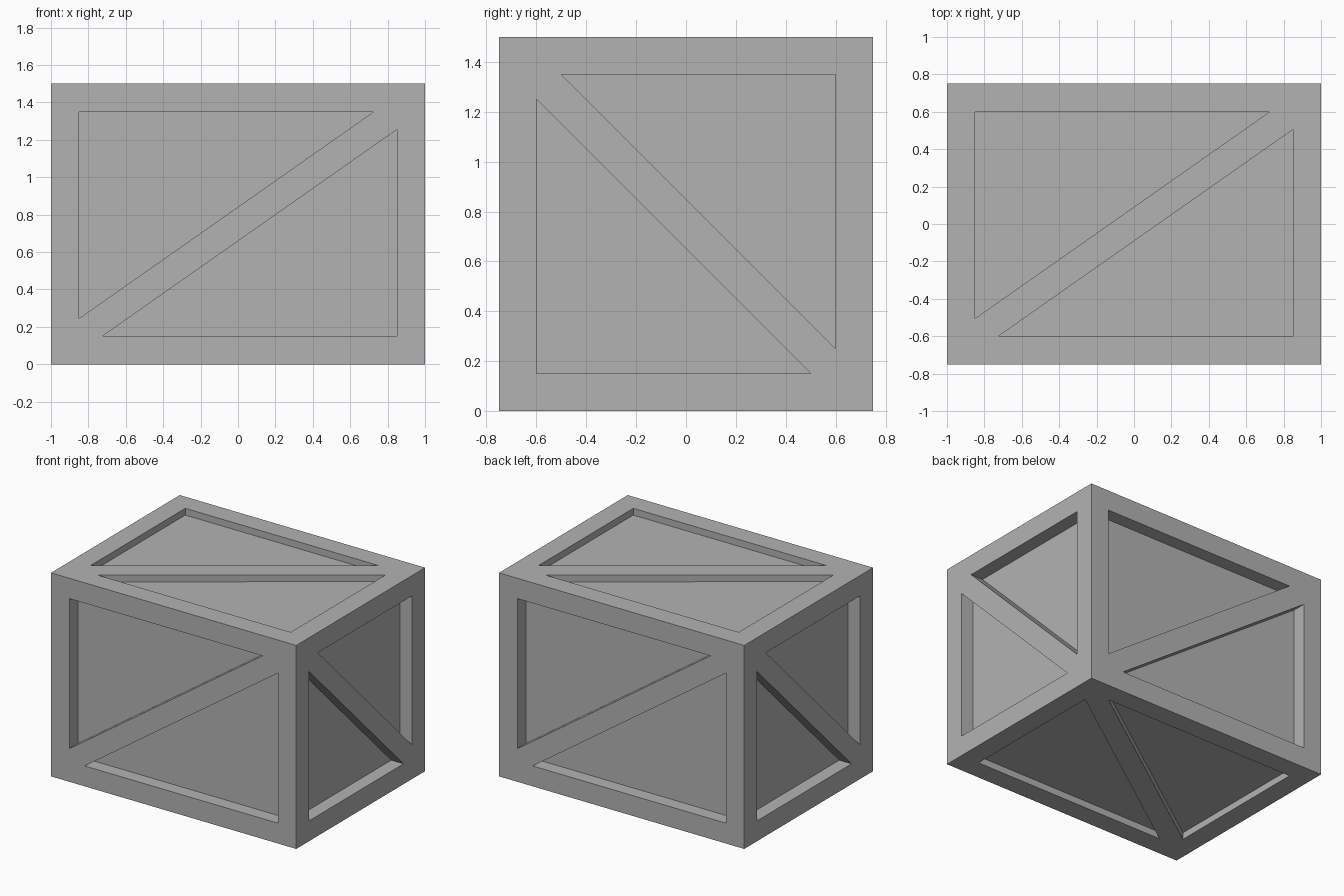
import bpy
import bmesh
from mathutils import Vector

default = bpy.data.objects.get("Cube")
if default:
    bpy.data.objects.remove(default, do_unlink=True)

SIZE = Vector((2.0, 1.5, 1.5))
CENTRE = Vector((0, 0, SIZE.z / 2))
FRAME = 0.15          # width of the frame bars
SIDE_DEPTH = 0.1      # panel recess on the four walls
LID_DEPTH = 0.05      # panel recess on the top and bottom

grey = bpy.data.materials.new("crate_grey")
grey.use_nodes = True
colour = (0.45, 0.45, 0.45, 1)
grey.diffuse_color = colour
grey.node_tree.nodes["Principled BSDF"].inputs["Base Color"].default_value = colour


def add_object(name, bm):
    bmesh.ops.recalc_face_normals(bm, faces=bm.faces[:])
    mesh = bpy.data.meshes.new(name)
    bm.to_mesh(mesh)
    bm.free()
    mesh.materials.append(grey)
    obj = bpy.data.objects.new(name, mesh)
    bpy.context.collection.objects.link(obj)
    return obj


def recess(normal):
    return LID_DEPTH if abs(normal.z) > 0.5 else SIDE_DEPTH


# Crate body: a box whose six faces are framed and sunk in
bm = bmesh.new()
bmesh.ops.create_cube(bm, size=1)
for v in bm.verts:
    v.co = Vector(a * b for a, b in zip(v.co, SIZE)) + CENTRE
bm.normal_update()
panels = bm.faces[:]
bmesh.ops.inset_individual(bm, faces=panels, thickness=FRAME, use_even_offset=True)
bm.normal_update()
sunk = bmesh.ops.extrude_discrete_faces(bm, faces=panels)["faces"]
for face in sunk:
    face.normal_update()
    shift = face.normal * -recess(face.normal)
    bmesh.ops.translate(bm, verts=face.verts[:], vec=shift)
add_object("crate_body", bm)


# Diagonal brace: runs from corner (-u, -v) to corner (+u, +v) of a panel
def add_brace(name, normal, u, v, cut_u, cut_v):
    n, u, v = Vector(normal), Vector(u), Vector(v)
    half = SIZE / 2
    a = abs(u.dot(half)) - FRAME
    b = abs(v.dot(half)) - FRAME
    outline = [(-a, -b), (cut_u - a, -b), (a, b - cut_v),
               (a, b), (a - cut_u, b), (-a, cut_v - b)]
    origin = CENTRE + n * abs(n.dot(half))
    bm = bmesh.new()
    outer = [bm.verts.new(origin + u * p + v * q) for p, q in outline]
    drop = n * -(recess(n) + 0.01)
    inner = [bm.verts.new(vert.co + drop) for vert in outer]
    bm.faces.new(outer)
    bm.faces.new(inner[::-1])
    for i in range(len(outer)):
        j = (i + 1) % len(outer)
        bm.faces.new((outer[i], inner[i], inner[j], outer[j]))
    add_object(name, bm)


X, Y, Z = (1, 0, 0), (0, 1, 0), (0, 0, 1)
NX, NY, NZ = (-1, 0, 0), (0, -1, 0), (0, 0, -1)
add_brace("front_brace", NY, X, Z, 0.125, 0.095)
add_brace("back_brace", Y, NX, Z, 0.125, 0.095)
add_brace("left_brace", X, NY, Z, 0.1, 0.1)
add_brace("right_brace", NX, Y, Z, 0.1, 0.1)
add_brace("top_brace", Z, X, Y, 0.125, 0.095)
add_brace("bottom_brace", NZ, X, Y, 0.125, 0.095)
